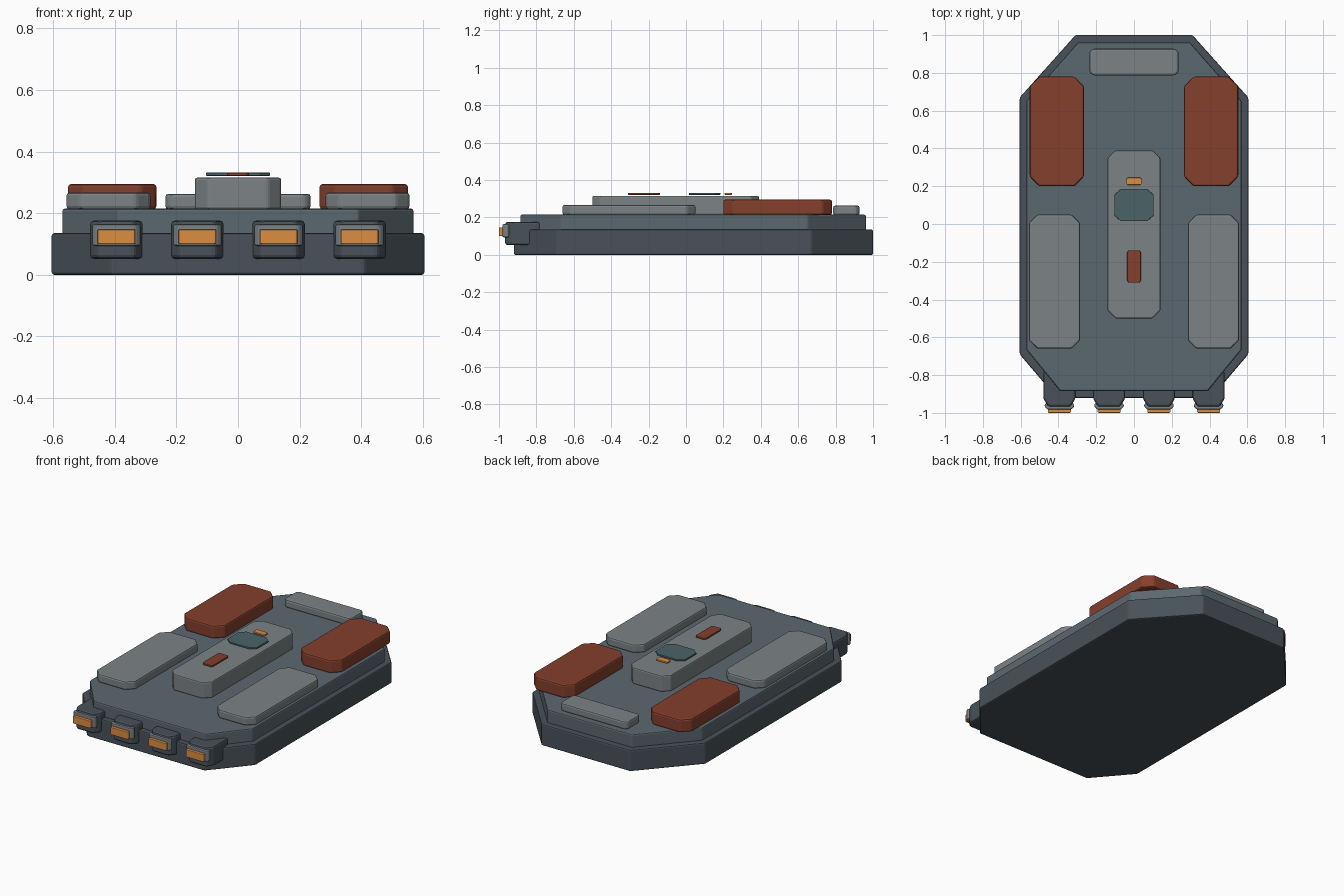
import bpy, bmesh

if "Cube" in bpy.data.objects:
    bpy.data.objects.remove(bpy.data.objects["Cube"])


def material(name, color):
    m = bpy.data.materials.new(name)
    m.diffuse_color = (*color, 1)
    m.use_nodes = True
    m.node_tree.nodes["Principled BSDF"].inputs["Base Color"].default_value = m.diffuse_color
    return m


HULL = material("dark_hull", (0.065, 0.083, 0.10))
DECK = material("blue_grey", (0.105, 0.138, 0.16))
PLATE = material("plate_grey", (0.20, 0.225, 0.235))
RED = material("rust_red", (0.23, 0.05, 0.025))
ORANGE = material("orange", (0.72, 0.27, 0.05))
TEAL = material("teal", (0.07, 0.125, 0.14))


def prism(name, outline, z0, z1, mat, bevel=0.008):
    """Extrude an x-y outline from z0 to z1 and soften its edges."""
    bm = bmesh.new()
    face = bm.faces.new([bm.verts.new((x, y, z0)) for x, y in outline])
    top = bmesh.ops.extrude_face_region(bm, geom=[face])["geom"]
    for v in top:
        if isinstance(v, bmesh.types.BMVert):
            v.co.z = z1
    bmesh.ops.recalc_face_normals(bm, faces=bm.faces)
    mesh = bpy.data.meshes.new(name)
    bm.to_mesh(mesh)
    bm.free()
    obj = bpy.data.objects.new(name, mesh)
    bpy.context.collection.objects.link(obj)
    mesh.materials.append(mat)
    if bevel:
        mod = obj.modifiers.new("soft_edges", "BEVEL")
        mod.width = bevel
        mod.segments = 2
        mod.limit_method = "ANGLE"
        mod.angle_limit = 0.5
    return obj


def chamfered(x0, x1, y0, y1, cx, cy):
    """Rectangle outline with cut corners."""
    return [(x0 + cx, y0), (x1 - cx, y0), (x1, y0 + cy), (x1, y1 - cy),
            (x1 - cx, y1), (x0 + cx, y1), (x0, y1 - cy), (x0, y0 + cy)]


def symmetric(half):
    """Complete a right-hand outline by mirroring it across x = 0."""
    return half + [(-x, y) for x, y in reversed(half)]


# Stacked octagonal hull and deck
prism("lower_hull", symmetric([(0.41, -0.92), (0.605, -0.69), (0.605, 0.67), (0.31, 1.0)]),
      0, 0.135, HULL)
prism("upper_deck", symmetric([(0.39, -0.885), (0.57, -0.665), (0.57, 0.65), (0.295, 0.962)]),
      0.125, 0.215, DECK)

# Side plates, one pair of each
for side, s in (("left", -1), ("right", 1)):
    for name, x0, x1, y0, y1, c, z1, mat in (
            ("rear_plate", 0.265, 0.552, 0.20, 0.78, 0.05, 0.295, RED),
            ("front_plate", 0.285, 0.557, -0.66, 0.05, 0.045, 0.267, PLATE)):
        a, b = sorted((s * x0, s * x1))
        prism(f"{side}_{name}", chamfered(a, b, y0, y1, c, c), 0.213, z1, mat, 0.01)

# Back plate and raised central spine
prism("back_plate", chamfered(-0.236, 0.236, 0.787, 0.928, 0.018, 0.018), 0.213, 0.263, PLATE, 0.01)
prism("spine", chamfered(-0.14, 0.14, -0.50, 0.39, 0.042, 0.042), 0.213, 0.316, PLATE)

# Thin inlays on the spine
prism("canopy", chamfered(-0.104, 0.104, 0.015, 0.185, 0.035, 0.03), 0.321, 0.332, TEAL, 0.003)
prism("spine_stripe", chamfered(-0.036, 0.036, -0.31, -0.14, 0.009, 0.009), 0.321, 0.332, RED, 0.003)
prism("spine_lamp", chamfered(-0.04, 0.04, 0.207, 0.245, 0.006, 0.006), 0.321, 0.332, ORANGE, 0.003)

# Row of four engines along the front edge
for i, x in enumerate((-0.395, -0.132, 0.132, 0.395), 1):
    house = [(x - 0.058, -0.967), (x + 0.058, -0.967), (x + 0.085, -0.925),
             (x + 0.085, -0.78), (x - 0.085, -0.78), (x - 0.085, -0.925)]
    prism(f"engine_housing_{i}", house, 0.052, 0.176, HULL, 0.012)
    prism(f"engine_rim_{i}", chamfered(x - 0.078, x + 0.078, -0.982, -0.94, 0.015, 0.015),
          0.094, 0.164, PLATE, 0.006)
    prism(f"engine_glow_{i}", chamfered(x - 0.061, x + 0.061, -1.0, -0.96, 0.004, 0.004),
          0.10, 0.147, ORANGE, 0.003)
